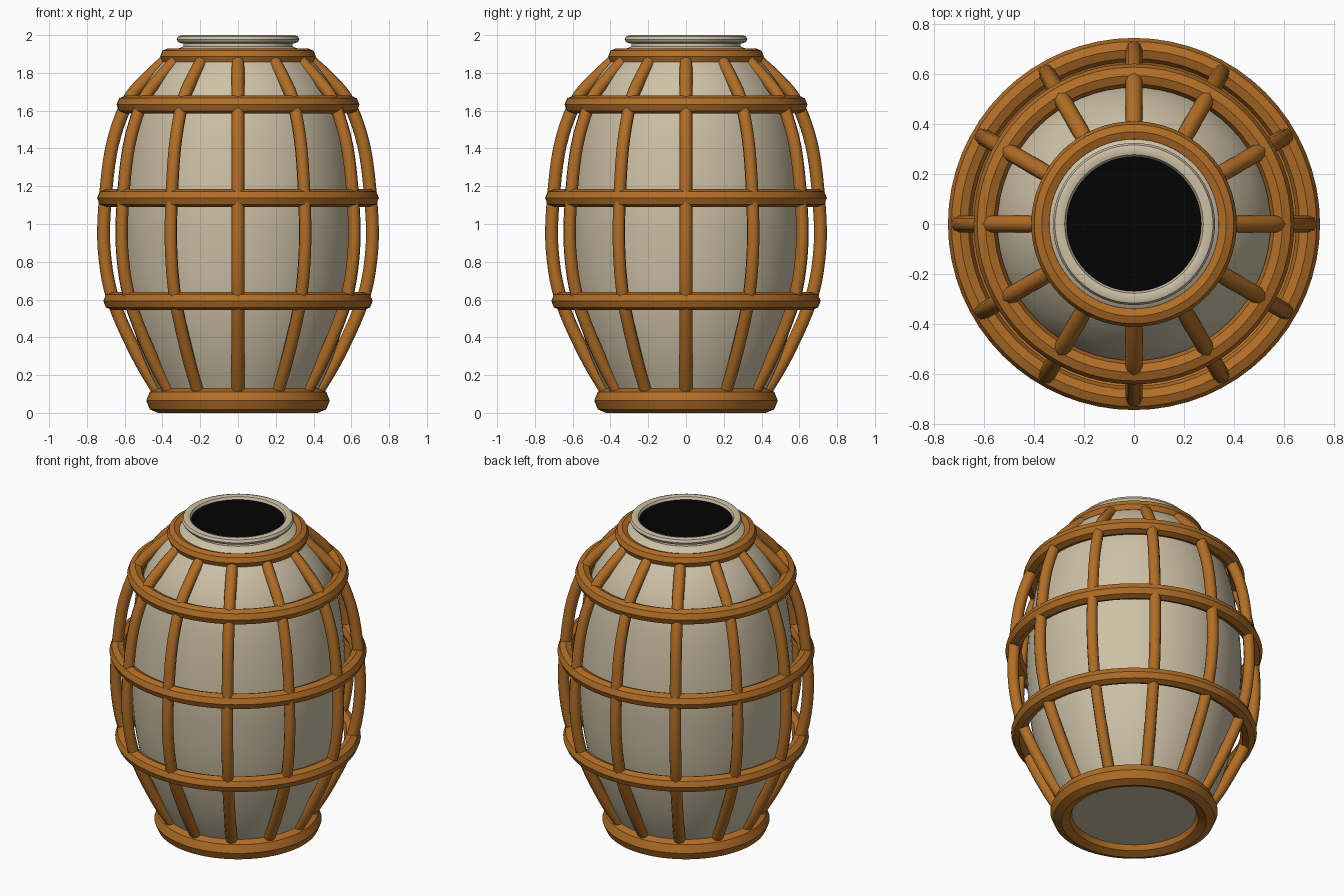
import bpy, bmesh, math
from mathutils import Vector

cube = bpy.data.objects.get("Cube")
if cube:
    bpy.data.objects.remove(cube, do_unlink=True)


def material(name, color):
    m = bpy.data.materials.new(name)
    m.use_nodes = True
    m.diffuse_color = (*color, 1)
    bsdf = next(n for n in m.node_tree.nodes if n.type == 'BSDF_PRINCIPLED')
    bsdf.inputs["Base Color"].default_value = (*color, 1)
    return m


CREAM = material("cream ceramic", (0.61, 0.53, 0.38))
WOOD = material("brown cane", (0.44, 0.155, 0.02))
DARK = material("dark opening", (0.001, 0.001, 0.001))


def finish(name, bm, mat, angle=40):
    bmesh.ops.recalc_face_normals(bm, faces=bm.faces)
    mesh = bpy.data.meshes.new(name)
    bm.to_mesh(mesh)
    bm.free()
    mesh.materials.append(mat)
    ob = bpy.data.objects.new(name, mesh)
    bpy.context.collection.objects.link(ob)
    bpy.ops.object.select_all(action='DESELECT')
    ob.select_set(True)
    bpy.context.view_layer.objects.active = ob
    bpy.ops.object.shade_smooth_by_angle(angle=math.radians(angle))
    return ob


def lathe(name, profile, mat, closed=False, steps=64):
    """Spin a radius/height profile around the vertical axis."""
    bm = bmesh.new()
    vs = [bm.verts.new((r, 0, z)) for r, z in profile]
    pairs = list(zip(vs, vs[1:]))
    if closed:
        pairs.append((vs[-1], vs[0]))
    es = [bm.edges.new(p) for p in pairs]
    bmesh.ops.spin(bm, geom=vs + es, cent=(0, 0, 0), axis=(0, 0, 1),
                   angle=math.tau, steps=steps, use_duplicate=False)
    bmesh.ops.remove_doubles(bm, verts=bm.verts, dist=0.0005)
    return finish(name, bm, mat)


def hoop(name, radius, z, width, height, mat):
    """Eight-sided ring."""
    prof = [(radius + width * math.cos(k * math.tau / 8),
             z + height * math.sin(k * math.tau / 8)) for k in range(8)]
    return lathe(name, prof, mat, closed=True)


def smooth_path(pts, n=5):
    """Catmull-Rom curve through the given points."""
    p = [Vector(q) for q in pts]
    p = [2 * p[0] - p[1]] + p + [2 * p[-1] - p[-2]]
    out = []
    for a, b, c, d in zip(p, p[1:], p[2:], p[3:]):
        for i in range(n):
            t = i / n
            out.append(0.5 * (2 * b + (c - a) * t + (2 * a - 5 * b + 4 * c - d) * t * t
                              + (3 * b - a - 3 * c + d) * t ** 3))
    return out + [p[-2]]


# Jar wall with flat bottom
wall = smooth_path([(0.39, 0.05), (0.505, 0.3), (0.588, 0.6), (0.622, 0.95), (0.616, 1.2),
                    (0.58, 1.48), (0.53, 1.66), (0.455, 1.79), (0.36, 1.9)])
lathe("jar_body", [(0, 0.05)] + [tuple(v) for v in wall], CREAM)

# Neck and rolled lip
lathe("jar_neck", [(0.36, 1.9), (0.335, 1.92), (0.29, 1.94), (0.285, 1.98)], CREAM)
hoop("jar_lip", 0.2975, 1.978, 0.0275, 0.022, CREAM)
lathe("jar_opening", [(0, 1.978), (0.28, 1.978)], DARK)

# Cane hoops
for name, r, z, t in (("base_ring", 0.42, 0.065, 0.066), ("lower_hoop", 0.665, 0.592, 0.048),
                      ("middle_hoop", 0.698, 1.138, 0.048), ("upper_hoop", 0.595, 1.632, 0.048),
                      ("top_ring", 0.37, 1.888, 0.042)):
    hoop(name, r, z, t, t, WOOD)

# Twelve upright canes swept along the cage outline
cane_path = smooth_path([(0.4, 0.08), (0.53, 0.3), (0.66, 0.595), (0.709, 0.87), (0.702, 1.14),
                         (0.665, 1.42), (0.585, 1.645), (0.488, 1.765), (0.375, 1.87)])
CANE = 0.034
for i in range(12):
    bm = bmesh.new()
    rings = []
    a = i * math.tau / 12
    out, side = Vector((math.cos(a), math.sin(a), 0)), Vector((-math.sin(a), math.cos(a), 0))
    for k, p in enumerate(cane_path):
        t = (cane_path[min(k + 1, len(cane_path) - 1)] - cane_path[max(k - 1, 0)]).normalized()
        normal = out * t.y - Vector((0, 0, t.x))
        center = out * p.x + Vector((0, 0, p.y))
        rings.append([bm.verts.new(center + CANE * (normal * math.cos(s * math.tau / 8)
                                                    + side * math.sin(s * math.tau / 8)))
                      for s in range(8)])
    for lo, hi in zip(rings, rings[1:]):
        for s in range(8):
            bm.faces.new((lo[s], lo[s - 1], hi[s - 1], hi[s]))
    bm.faces.new(rings[0])
    bm.faces.new(rings[-1])
    finish(f"upright_cane_{i + 1}", bm, WOOD, 50)
